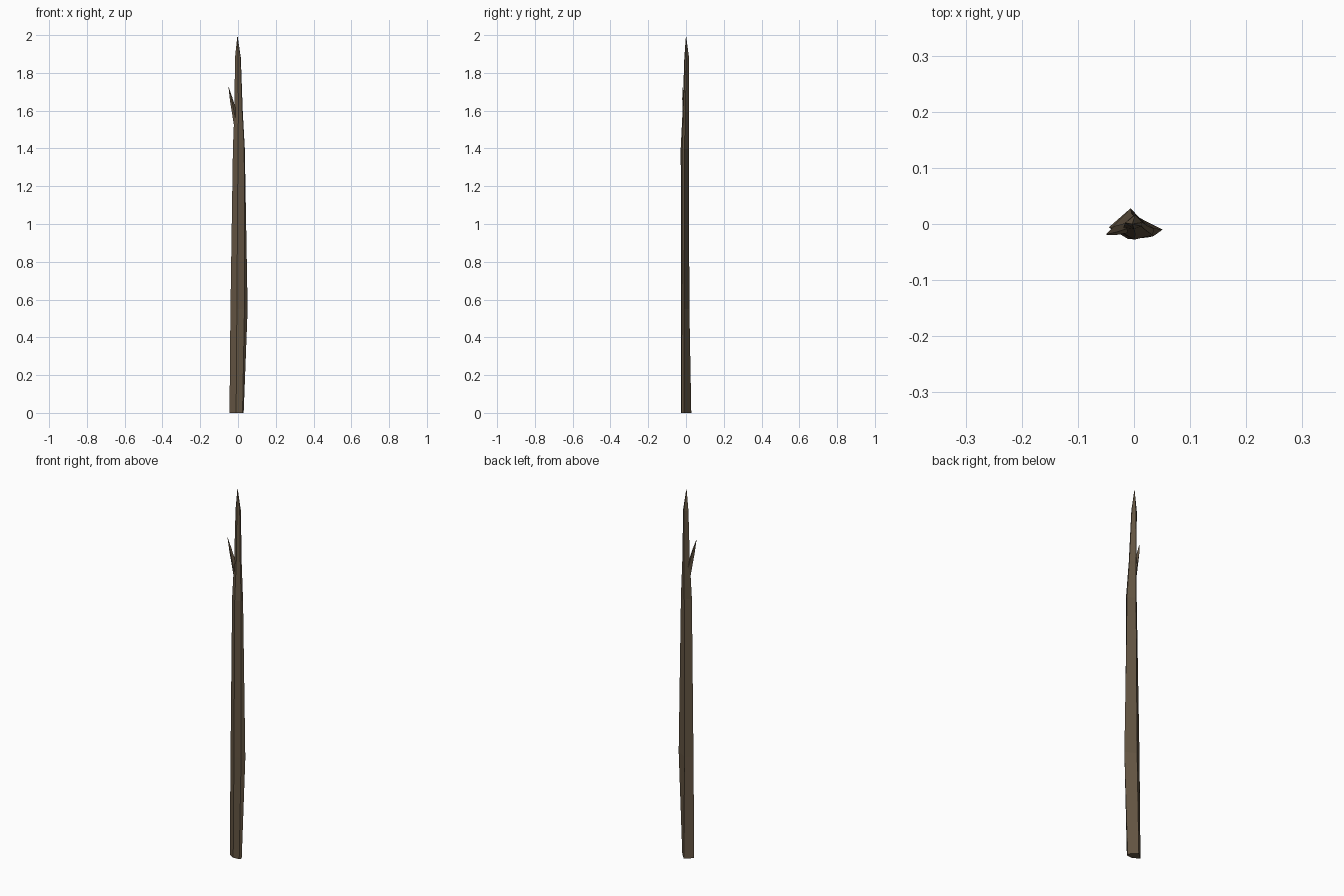
import bpy, bmesh

if "Cube" in bpy.data.objects:
    bpy.data.objects.remove(bpy.data.objects["Cube"])

wood = bpy.data.materials.new("dark_wood")
wood.diffuse_color = (0.125, 0.09, 0.055, 1)
wood.use_nodes = True
wood.node_tree.nodes["Principled BSDF"].inputs["Base Color"].default_value = wood.diffuse_color


def loft(name, rings, tip):
    """Skin a stack of point rings, cap the bottom and close to a point."""
    bm = bmesh.new()
    loops = [[bm.verts.new(p) for p in ring] for ring in rings]
    n = len(loops[0])
    top = bm.verts.new(tip)
    bm.faces.new(loops[0][::-1])
    for a, b in zip(loops, loops[1:]):
        for i in range(n):
            j = (i + 1) % n
            bm.faces.new((a[i], a[j], b[j], b[i]))
    for i in range(n):
        bm.faces.new((loops[-1][i], loops[-1][(i + 1) % n], top))
    bmesh.ops.recalc_face_normals(bm, faces=bm.faces)
    mesh = bpy.data.meshes.new(name)
    bm.to_mesh(mesh)
    bm.free()
    mesh.materials.append(wood)
    obj = bpy.data.objects.new(name, mesh)
    bpy.context.collection.objects.link(obj)
    return obj


# Stake: height, then left, front, front-right, right and back corners
sections = [
    (0.00, [(-.045, -.006), (-.010, -.027), (.024, -.024), (.030, -.011), (-.006, .028)]),
    (0.55, [(-.040, -.007), (-.006, -.026), (.034, -.022), (.051, -.010), (-.004, .018)]),
    (1.40, [(-.027, -.012), (.000, -.028), (.033, -.020), (.036, -.008), (.000, .015)]),
    (1.60, [(-.019, -.006), (.002, -.018), (.022, -.012), (.025, -.004), (.000, .016)]),
    (1.88, [(-.016, .002), (.000, -.009), (.013, -.004), (.015, .003), (.002, .016)]),
]
rings = [[(x, y, z) for x, y in pts] for z, pts in sections]
loft("stake", rings, (-0.003, 0, 2.0))

# Splinter peeling away from the upper left side
loft("splinter", [
    [(-.021, -.008, 1.52), (-.012, -.016, 1.55), (-.012, -.008, 1.61), (-.014, .002, 1.57)],
    [(-.042, -.014, 1.65), (-.034, -.020, 1.66), (-.030, -.014, 1.67), (-.036, -.004, 1.66)],
], (-0.051, -0.019, 1.73))
